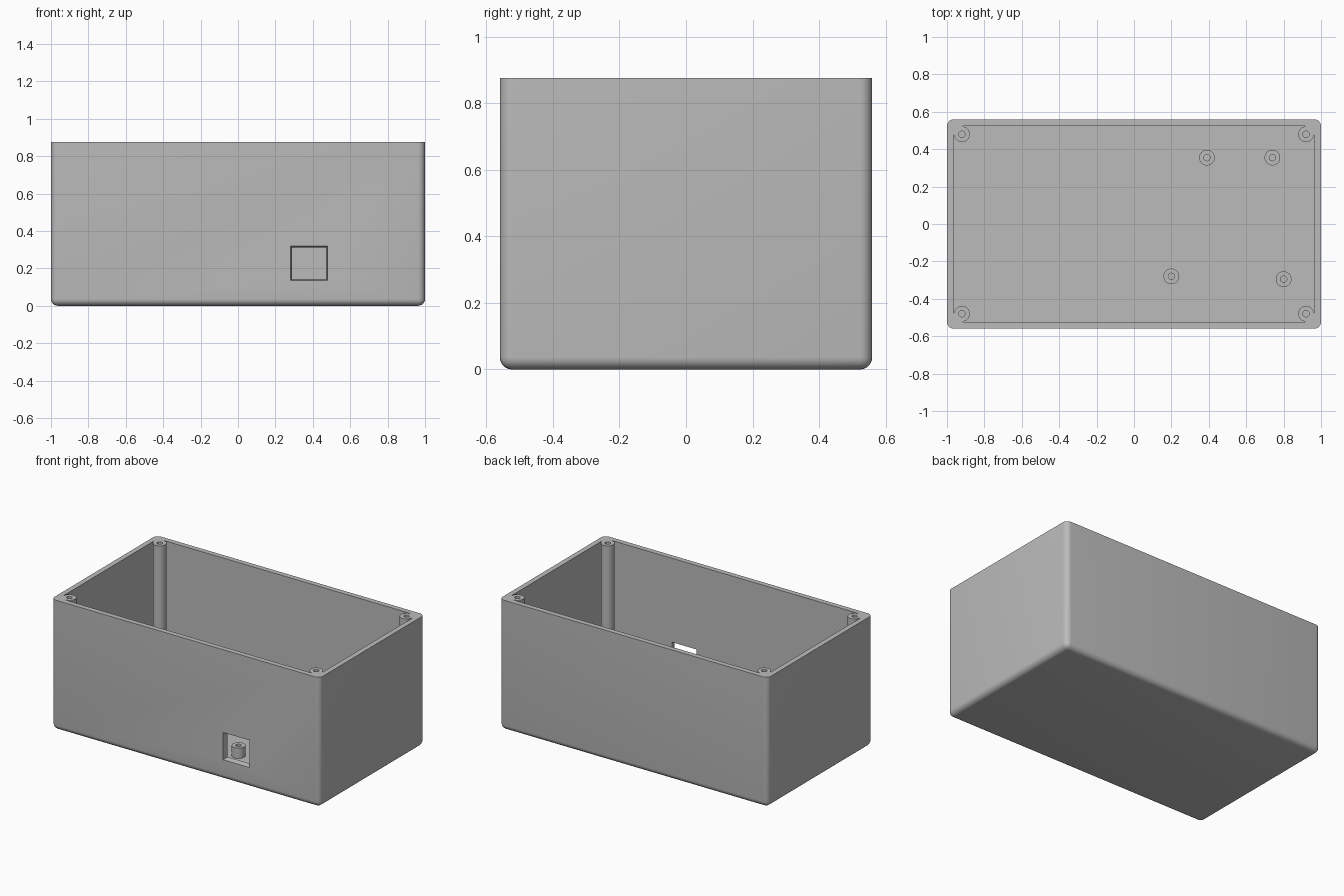
import bpy, bmesh, math
from mathutils import Matrix, Vector

if "Cube" in bpy.data.objects:
    bpy.data.objects.remove(bpy.data.objects["Cube"], do_unlink=True)

W, D, H = 2.0, 1.12, 0.877      # outer size
WALL, ROUND = 0.035, 0.037      # wall thickness, edge radius
POST_R, HOLE_R = 0.042, 0.017
CORNER = Vector((0.92, 0.48))   # screw post centre, mirrored to all corners

grey = bpy.data.materials.new("light_grey_plastic")
grey.use_nodes = True
colour = (0.5, 0.5, 0.5, 1)
grey.diffuse_color = colour
grey.node_tree.nodes["Principled BSDF"].inputs["Base Color"].default_value = colour


def make(name, bm):
    bmesh.ops.recalc_face_normals(bm, faces=bm.faces)
    mesh = bpy.data.meshes.new(name)
    bm.to_mesh(mesh)
    bm.free()
    mesh.materials.append(grey)
    ob = bpy.data.objects.new(name, mesh)
    bpy.context.collection.objects.link(ob)
    return ob


def block(bm, low, high):
    low, high = Vector(low), Vector(high)
    size = high - low
    place = Matrix.Translation((low + high) / 2) @ Matrix.Diagonal((*size, 1))
    return bmesh.ops.create_cube(bm, size=1, matrix=place)["verts"]


def rod(bm, x, y, bottom, top, radius):
    bmesh.ops.create_cone(bm, cap_ends=True, segments=32, radius1=radius, radius2=radius,
                          depth=top - bottom,
                          matrix=Matrix.Translation((x, y, (bottom + top) / 2)))


def boolean(ob, tool, operation):
    mod = ob.modifiers.new(operation, "BOOLEAN")
    mod.object, mod.operation, mod.solver = tool, operation, "EXACT"
    bpy.context.view_layer.objects.active = ob
    bpy.ops.object.modifier_apply(modifier=mod.name)
    bpy.data.objects.remove(tool, do_unlink=True)


def smooth(ob):
    bpy.ops.object.select_all(action="DESELECT")
    ob.select_set(True)
    bpy.context.view_layer.objects.active = ob
    bpy.ops.object.shade_smooth_by_angle(angle=math.radians(30))


# Outer body, rounded everywhere except the open rim
bm = bmesh.new()
block(bm, (-W / 2, -D / 2, 0), (W / 2, D / 2, H))
rounded = [e for e in bm.edges if min(v.co.z for v in e.verts) < H / 2]
bmesh.ops.bevel(bm, geom=rounded, offset=ROUND, segments=6, profile=0.5, affect="EDGES")
box = make("enclosure_box", bm)

# Hollow interior
bm = bmesh.new()
ix, iy = W / 2 - WALL, D / 2 - WALL
block(bm, (-ix, -iy, WALL), (ix, iy, H + 0.1))
boolean(box, make("interior_cutter", bm), "DIFFERENCE")

# Connector opening in the front wall, narrowing slightly inwards
bm = bmesh.new()
verts = block(bm, (0.28, -D / 2, 0.135), (0.48, -D / 2 + WALL, 0.32))
inner = [v for v in verts if v.co.y > -D / 2 + WALL / 2]
centre = Vector((0.38, 0, 0.2275))
bmesh.ops.scale(bm, vec=(0.9, 1, 0.9), verts=inner, space=Matrix.Translation(-centre))
bmesh.ops.scale(bm, vec=(1, 1.2, 1), verts=verts,
                space=Matrix.Translation((0, D / 2 - WALL / 2, 0)))
boolean(box, make("opening_cutter", bm), "DIFFERENCE")

# Corner screw posts, each filled out to its corner and drilled from the top
corners = [(sx, sy) for sx in (-1, 1) for sy in (-1, 1)]
for sx, sy in corners:
    x, y = CORNER.x * sx, CORNER.y * sy
    bm = bmesh.new()
    rod(bm, x, y, WALL / 2, H, POST_R)
    post = make("corner_post", bm)
    bm = bmesh.new()
    xs = sorted((x - 0.005 * sx, (ix + 0.005) * sx))
    ys = sorted((y - 0.005 * sy, (iy + 0.005) * sy))
    block(bm, (xs[0], ys[0], WALL / 2), (xs[1], ys[1], H))
    boolean(post, make("corner_fill", bm), "UNION")
    boolean(box, post, "UNION")
    bm = bmesh.new()
    rod(bm, x, y, H - 0.4, H + 0.1, HOLE_R)
    boolean(box, make("hole_cutter", bm), "DIFFERENCE")
smooth(box)

# Short hollow standoffs on the floor
for x, y in ((0.2, -0.28), (0.8, -0.295), (0.39, 0.355), (0.74, 0.355)):
    bm = bmesh.new()
    rod(bm, x, y, WALL - 0.005, 0.105, POST_R)
    standoff = make("board_standoff", bm)
    bm = bmesh.new()
    rod(bm, x, y, WALL, 0.2, HOLE_R)
    boolean(standoff, make("hole_cutter", bm), "DIFFERENCE")
    smooth(standoff)
